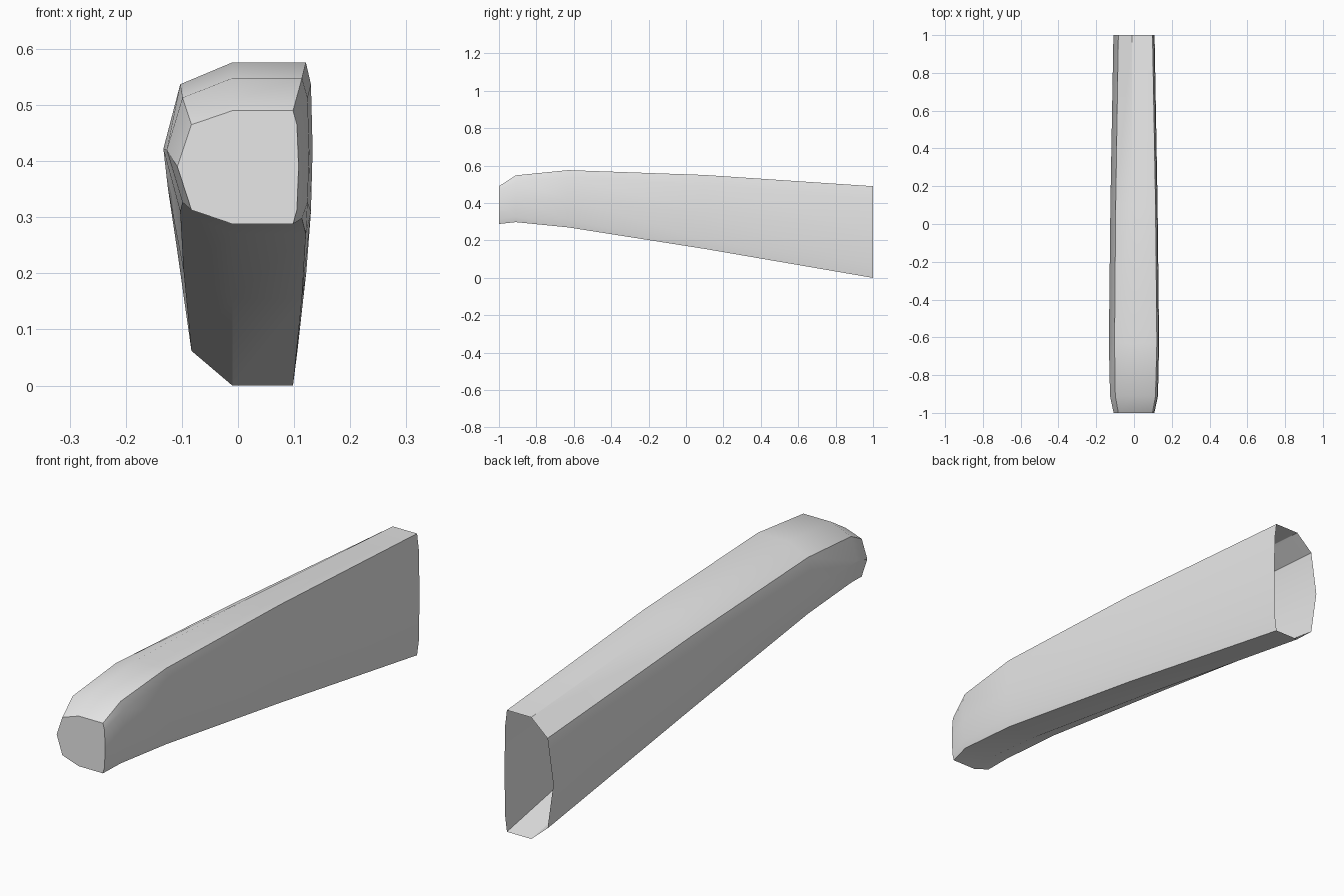
import bpy
import bmesh
import math

if "Cube" in bpy.data.objects:
    bpy.data.objects.remove(bpy.data.objects["Cube"], do_unlink=True)

# One plain grey material
grey = bpy.data.materials.new("light grey")
grey.use_nodes = True
colour = (0.8, 0.8, 0.8, 1.0)
grey.diffuse_color = colour
grey.node_tree.nodes["Principled BSDF"].inputs["Base Color"].default_value = colour

# Cross-sections from the closed nose to the open tail:
# y, top, upper, middle, lower, bottom heights, half width, chamfer x, flat-side corner x
SECTIONS = [
    (-1.00, 0.490, 0.465, 0.390, 0.313, 0.288, 0.108, 0.083, 0.098),
    (-0.91, 0.548, 0.513, 0.420, 0.327, 0.298, 0.127, 0.099, 0.114),
    (-0.63, 0.576, 0.537, 0.422, 0.310, 0.270, 0.133, 0.103, 0.121),
    (0.10, 0.550, 0.498, 0.352, 0.205, 0.155, 0.125, 0.097, 0.114),
    (1.00, 0.490, 0.425, 0.245, 0.062, 0.000, 0.109, 0.083, 0.098),
]
RIDGE_X = -0.01


def ring(bm, section):
    """Ten-sided outline: chamfered on -x, nearly flat on +x."""
    y, top, upper, mid, lower, bottom, half, chamfer, corner = section
    outline = [
        (RIDGE_X, bottom), (corner, bottom),
        (half - 0.003, lower), (half, mid), (half - 0.003, upper),
        (corner, top), (RIDGE_X, top),
        (-chamfer, upper), (-half, mid), (-chamfer, lower),
    ]
    return [bm.verts.new((x, y, z)) for x, z in outline]


# Lofted shell with a nose cap and an open tail
bm = bmesh.new()
rings = [ring(bm, s) for s in SECTIONS]
bm.faces.new(rings[0])
for a, b in zip(rings, rings[1:]):
    for i in range(len(a)):
        j = (i + 1) % len(a)
        bm.faces.new((a[j], a[i], b[i], b[j]))

mesh = bpy.data.meshes.new("tapered_shell")
bm.to_mesh(mesh)
bm.free()
mesh.materials.append(grey)
shell = bpy.data.objects.new("tapered_shell", mesh)
bpy.context.collection.objects.link(shell)

# Soft facets, crisp corners
bpy.ops.object.select_all(action='DESELECT')
shell.select_set(True)
bpy.context.view_layer.objects.active = shell
bpy.ops.object.shade_smooth_by_angle(angle=math.radians(30))
